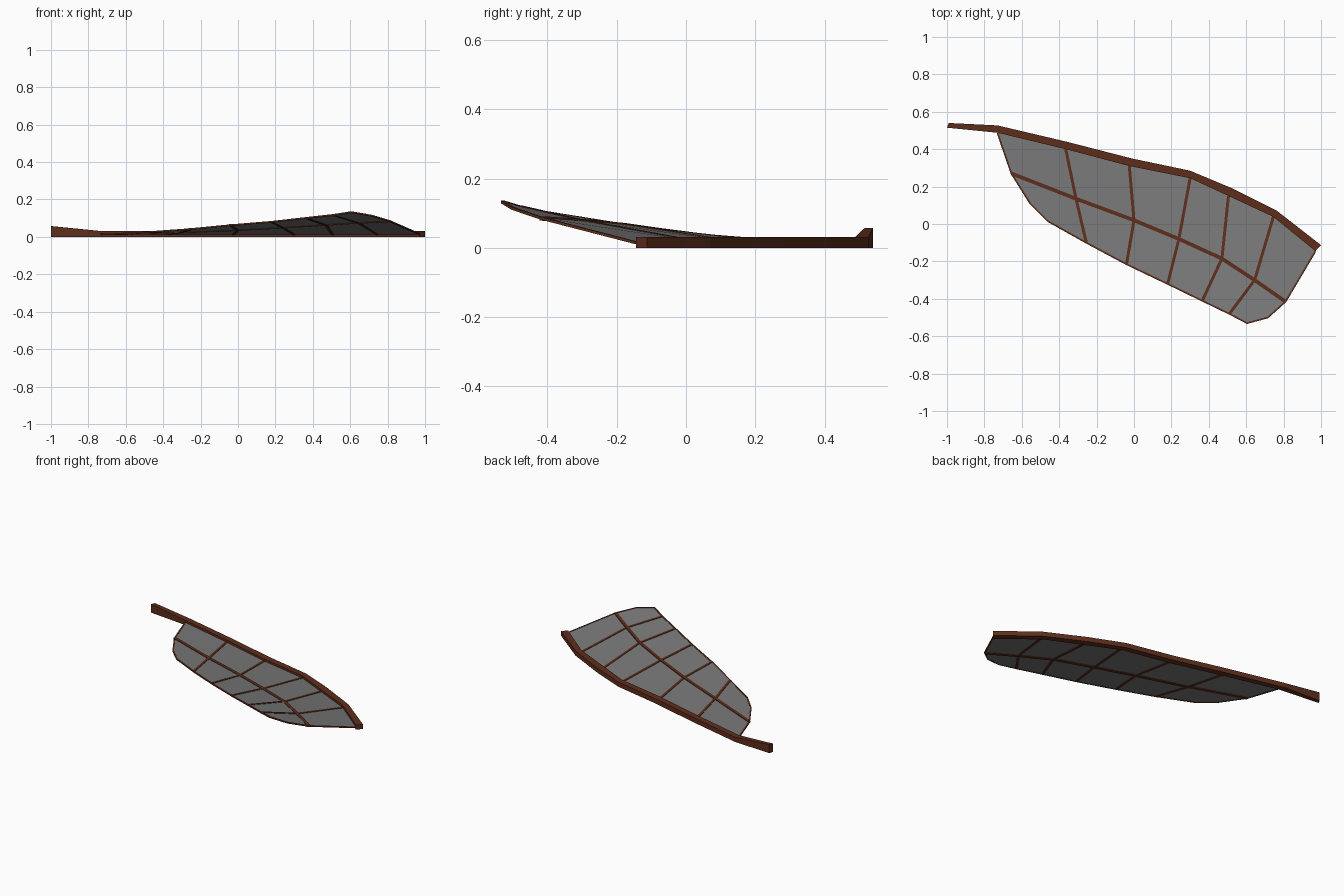
import bpy, bmesh
from mathutils import Vector

if "Cube" in bpy.data.objects:
    bpy.data.objects.remove(bpy.data.objects["Cube"])


def material(name, color):
    m = bpy.data.materials.new(name)
    m.diffuse_color = (*color, 1)
    m.use_nodes = True
    m.node_tree.nodes["Principled BSDF"].inputs["Base Color"].default_value = m.diffuse_color
    return m


BROWN = material("brown", (0.11, 0.027, 0.012))
GREY = material("grey", (0.19, 0.19, 0.19))


def finish(name, bm, mat):
    bmesh.ops.recalc_face_normals(bm, faces=bm.faces)
    me = bpy.data.meshes.new(name)
    bm.to_mesh(me)
    bm.free()
    ob = bpy.data.objects.new(name, me)
    me.materials.append(mat)
    bpy.context.collection.objects.link(ob)
    return ob


def loft(name, rings, mat):
    """Skin a row of four-cornered sections and cap both ends."""
    bm = bmesh.new()
    rows = [[bm.verts.new(p) for p in r] for r in rings]
    for a, b in zip(rows, rows[1:]):
        for i in range(4):
            j = (i + 1) % 4
            bm.faces.new((a[i], a[j], b[j], b[i]))
    bm.faces.new(rows[0])
    bm.faces.new(rows[-1])
    return finish(name, bm, mat)


def vein(name, pts, width, height):
    """Thin rectangular strip following a path."""
    pts = [Vector(p) for p in pts]
    rings = []
    for i, p in enumerate(pts):
        d = pts[min(i + 1, len(pts) - 1)] - pts[max(i - 1, 0)]
        s = Vector((-d.y, d.x, 0)).normalized() * width / 2
        u = Vector((0, 0, height / 2))
        rings.append((p + s + u, p - s + u, p - s - u, p + s - u))
    return loft(name, rings, BROWN)


# Leading spar: outer and inner outline, taller at the root
outer = [(-.99, .54), (-.73, .527), (-.36, .44), (-.01, .35),
         (.30, .285), (.515, .195), (.765, .07), (1.0, -.113)]
inner = [(-1.0, .515), (-.73, .488), (-.365, .40), (-.025, .31),
         (.30, .245), (.505, .15), (.745, .038), (.97, -.145)]
tops = [.057] + [.031] * 7
loft("leading_spar", [((*o, 0), (*o, t), (*i, t), (*i, 0))
                      for o, i, t in zip(outer, inner, tops)], BROWN)

# Membrane control rows: along the spar, the middle vein and the trailing edge
lead = [(x, y, .015) for x, y in inner[1:]]
mid = [(-.655, .27, .015), (-.31, .135, .025), (0, .02, .038), (.24, -.08, .051),
       (.47, -.185, .066), (.645, -.30, .077), (.81, -.415, .085)]
trail = [(-.255, -.10, .042), (-.04, -.215, .063), (.18, -.32, .081),
         (.365, -.41, .102), (.51, -.48, .118)]
root_curve = [(-.555, .11, .02), (-.46, .015, .027)]
tip_curve = [(.605, -.53, .133), (.715, -.50, .114)]

bm = bmesh.new()
L, M, T, R, P = [[bm.verts.new(p) for p in row]
                 for row in (lead, mid, trail, root_curve, tip_curve)]
for i in range(6):
    bm.faces.new((L[i], M[i], M[i + 1], L[i + 1]))
for i in range(4):
    bm.faces.new((M[i + 1], T[i], T[i + 1], M[i + 2]))
bm.faces.new((M[0], R[0], R[1], T[0], M[1]))
bm.faces.new((M[5], T[4], P[0], P[1], M[6]))
membrane = finish("membrane", bm, GREY)
solid = membrane.modifiers.new("thickness", "SOLIDIFY")
solid.thickness = .004
solid.offset = 0

# Veins and thin rim
vein("middle_vein", mid, .02, .012)
for i in range(5):
    vein(f"cross_vein_{i + 1}", (lead[i + 1], mid[i + 1], trail[i]), .016, .010)
rim = [lead[0], mid[0]] + root_curve + trail + tip_curve + [mid[6], lead[6]]
vein("rim", rim, .009, .008)
